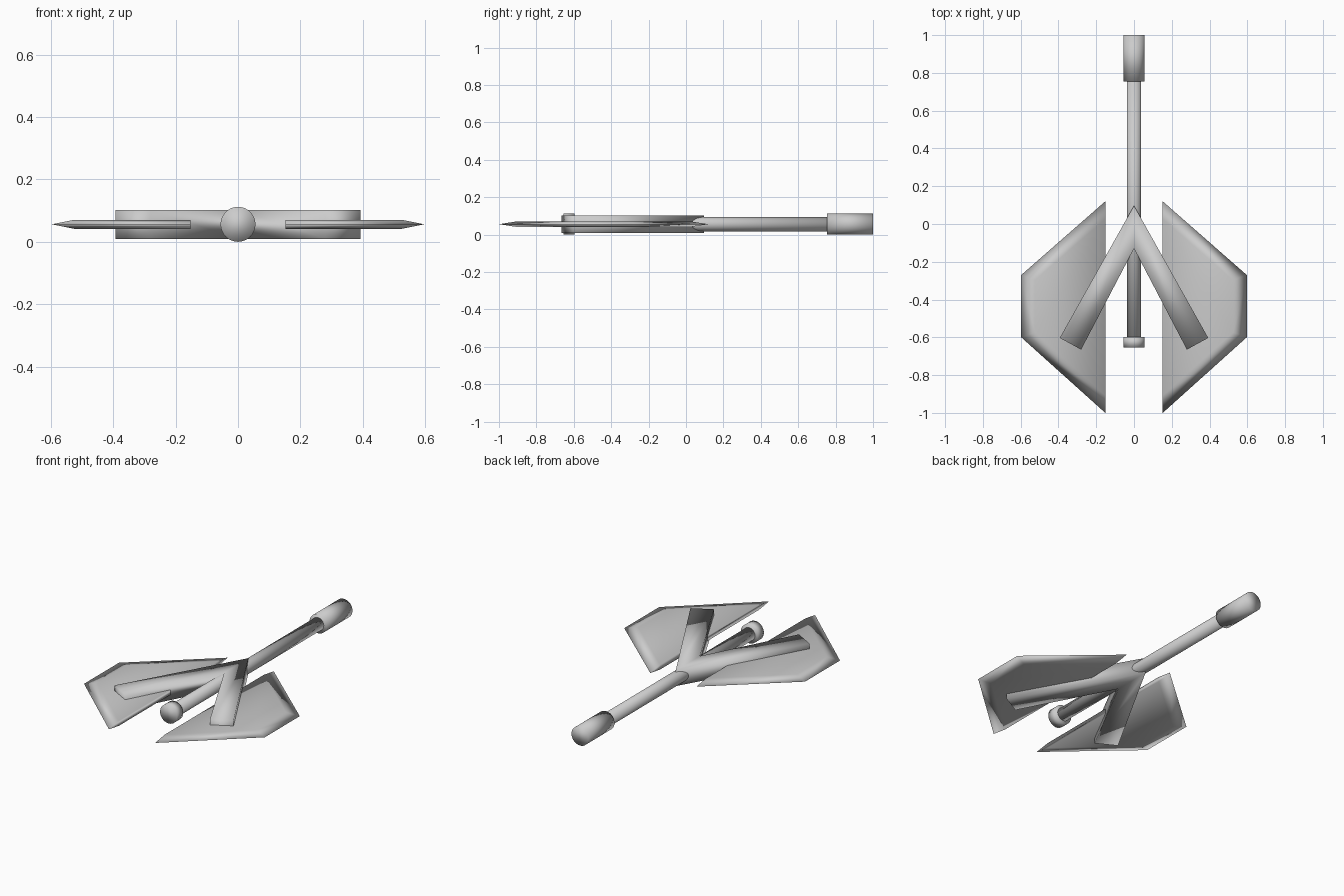
import bpy, bmesh, math

if "Cube" in bpy.data.objects:
    bpy.data.objects.remove(bpy.data.objects["Cube"])

ZC = 0.056  # height of the common centre line


def make_object(name, verts, faces):
    mesh = bpy.data.meshes.new(name)
    mesh.from_pydata(verts, [], faces)
    bm = bmesh.new()
    bm.from_mesh(mesh)
    bmesh.ops.recalc_face_normals(bm, faces=bm.faces)
    bm.to_mesh(mesh)
    bm.free()
    mesh.shade_smooth()
    obj = bpy.data.objects.new(name, mesh)
    bpy.context.collection.objects.link(obj)
    return obj


def rod(name, y0, y1, radius):
    bpy.ops.mesh.primitive_cylinder_add(
        vertices=32, radius=radius, depth=y1 - y0,
        location=(0, (y0 + y1) / 2, ZC), rotation=(math.pi / 2, 0, 0))
    obj = bpy.context.object
    obj.name = name
    obj.data.shade_smooth()


# Central shaft with a long nose sleeve and a short tail cap
rod("shaft", -0.61, 0.77, 0.038)
rod("nose_sleeve", 0.755, 1.0, 0.056)
rod("tail_cap", -0.655, -0.597, 0.056)

# V-shaped strut: flat chevron outline, extruded in height
outline = [(0, 0.097), (-0.393, -0.603), (-0.28, -0.665),
           (0, -0.13), (0.28, -0.665), (0.393, -0.603)]
h = 0.0465
n = len(outline)
verts = [(x, y, ZC + s * h) for s in (1, -1) for x, y in outline]
faces = [(i, (i + 1) % n, (i + 1) % n + n, i + n) for i in range(n)]
for o in (0, n):  # caps split along the mitre
    faces += [(o, o + 1, o + 2, o + 3), (o, o + 3, o + 4, o + 5)]
make_object("v_strut", verts, faces)

# Blade wings: sharp outer rim, flat inset plates above and below
rim = [(0.152, 0.12), (0.597, -0.27), (0.597, -0.60), (0.152, -1.0)]
plate = [(0.152, 0.027), (0.525, -0.298), (0.525, -0.573), (0.152, -0.907)]
t = 0.0145
for side, label in ((-1, "left"), (1, "right")):
    verts = [(side * x, y, ZC) for x, y in rim]
    verts += [(side * x, y, ZC + s * t) for s in (1, -1) for x, y in plate]
    faces = [(4, 5, 6, 7), (8, 9, 10, 11), (0, 4, 7, 3, 11, 8)]
    for o in (4, 8):
        faces += [(i, i + 1, o + i + 1, o + i) for i in range(3)]
    make_object(label + "_wing_blade", verts, faces)
